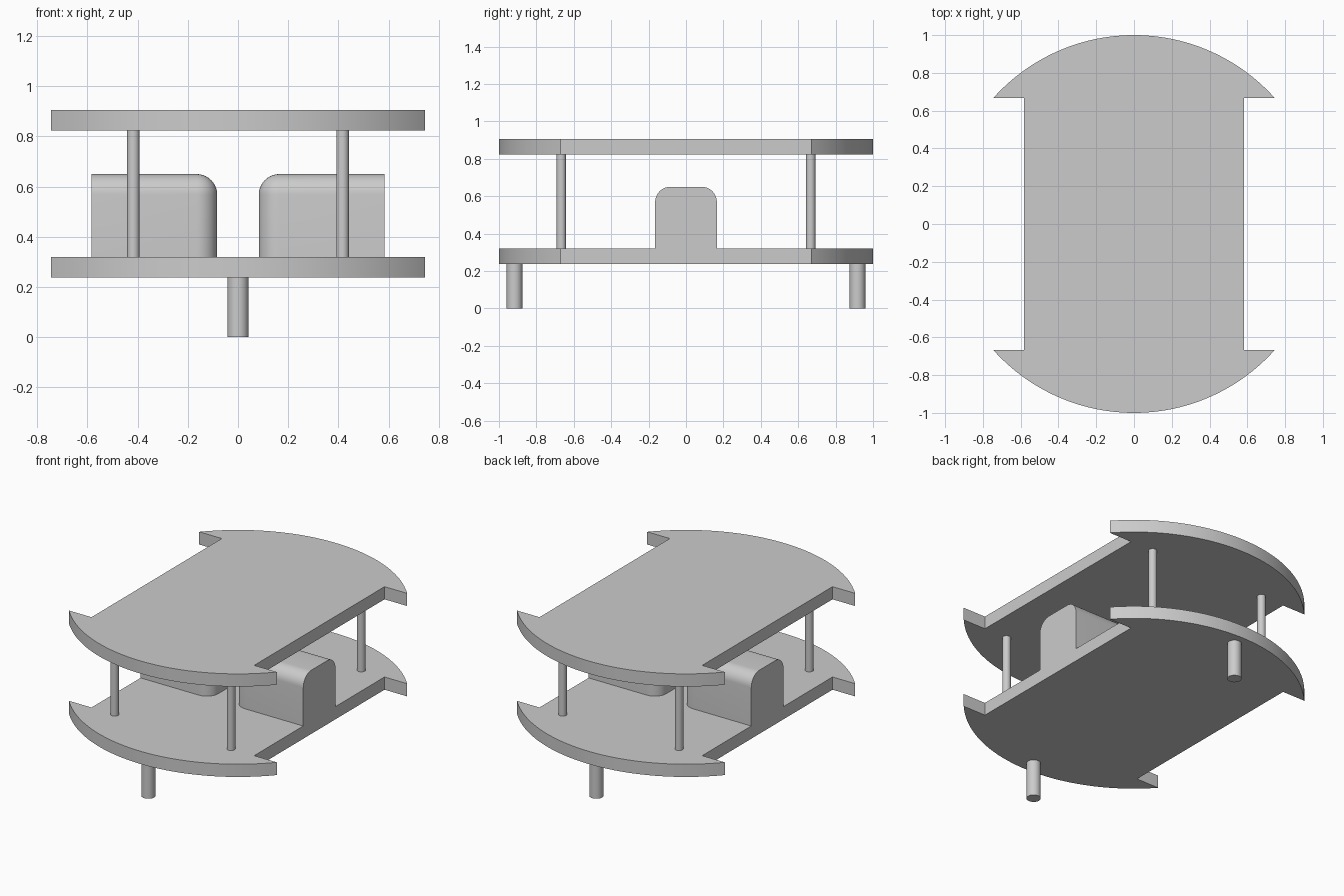
import bpy, bmesh, math

cube = bpy.data.objects.get("Cube")
if cube:
    bpy.data.objects.remove(cube, do_unlink=True)

grey = bpy.data.materials.new("plain_grey")
grey.use_nodes = True
COLOUR = (0.6, 0.6, 0.6, 1)
grey.diffuse_color = COLOUR
grey.node_tree.nodes["Principled BSDF"].inputs["Base Color"].default_value = COLOUR

# Shared dimensions
LEG_TOP, DECK_TOP, ROOF_BOTTOM, ROOF_TOP = 0.2375, 0.32, 0.823, 0.905
HALF_W, NOTCH_Y = 0.583, 0.667


def finish(bm, name):
    bmesh.ops.recalc_face_normals(bm, faces=bm.faces)
    mesh = bpy.data.meshes.new(name)
    bm.to_mesh(mesh)
    bm.free()
    mesh.materials.append(grey)
    obj = bpy.data.objects.new(name, mesh)
    bpy.context.collection.objects.link(obj)
    bpy.ops.object.select_all(action="DESELECT")
    obj.select_set(True)
    bpy.context.view_layer.objects.active = obj
    bpy.ops.object.shade_smooth_by_angle(angle=math.radians(30))
    return obj


def plate(name, z0, z1):
    """Round disc with a long rectangular notch in each side."""
    start = math.asin(NOTCH_Y)
    steps = 48
    arc = [start + (math.pi - 2 * start) * i / steps for i in range(steps + 1)]
    half = [(HALF_W, NOTCH_Y)] + [(math.cos(a), math.sin(a)) for a in arc]
    half.append((-HALF_W, NOTCH_Y))
    outline = half + [(-x, -y) for x, y in half]
    bm = bmesh.new()
    face = bm.faces.new([bm.verts.new((x, y, z0)) for x, y in outline])
    ext = bmesh.ops.extrude_face_region(bm, geom=[face])
    top = [g for g in ext["geom"] if isinstance(g, bmesh.types.BMVert)]
    bmesh.ops.translate(bm, verts=top, vec=(0, 0, z1 - z0))
    return finish(bm, name)


def rod(name, x, y, z0, z1, radius):
    bm = bmesh.new()
    bmesh.ops.create_cone(bm, cap_ends=True, segments=32, radius1=radius,
                          radius2=radius, depth=z1 - z0)
    bmesh.ops.translate(bm, verts=bm.verts, vec=(x, y, (z0 + z1) / 2))
    return finish(bm, name)


def block(name, side):
    """Box rounded everywhere except at its base and flat outer face."""
    inner, half_y, top = 0.083, 0.165, 0.65
    bm = bmesh.new()
    bmesh.ops.create_cube(bm, size=1)
    for v in bm.verts:
        v.co.x = side * (HALF_W if v.co.x * side > 0 else inner)
        v.co.y *= 2 * half_y
        v.co.z = top if v.co.z > 0 else DECK_TOP
    rounded = [e for e in bm.edges
               if not all(v.co.z < top - 0.01 for v in e.verts)
               and not all(abs(v.co.x) > HALF_W - 0.01 for v in e.verts)]
    rounded += [e for e in bm.edges
                if all(abs(v.co.x) < inner + 0.01 for v in e.verts)
                and abs(e.verts[0].co.z - e.verts[1].co.z) > 0.1
                and e not in rounded]
    bmesh.ops.bevel(bm, geom=rounded, offset=0.082, segments=10,
                    profile=0.5, affect="EDGES")
    return finish(bm, name)


plate("lower_deck", LEG_TOP, DECK_TOP)
plate("upper_deck", ROOF_BOTTOM, ROOF_TOP)

# Blocks on the lower deck
block("left_block", 1)
block("right_block", -1)

# Legs and deck pillars
for end, sy in (("front", -1), ("back", 1)):
    rod(end + "_leg", 0, sy * 0.917, 0, LEG_TOP, 0.042)
    for hand, sx in (("left", 1), ("right", -1)):
        rod(f"{end}_{hand}_pillar", sx * 0.417, sy * NOTCH_Y,
            DECK_TOP, ROOF_BOTTOM, 0.025)
